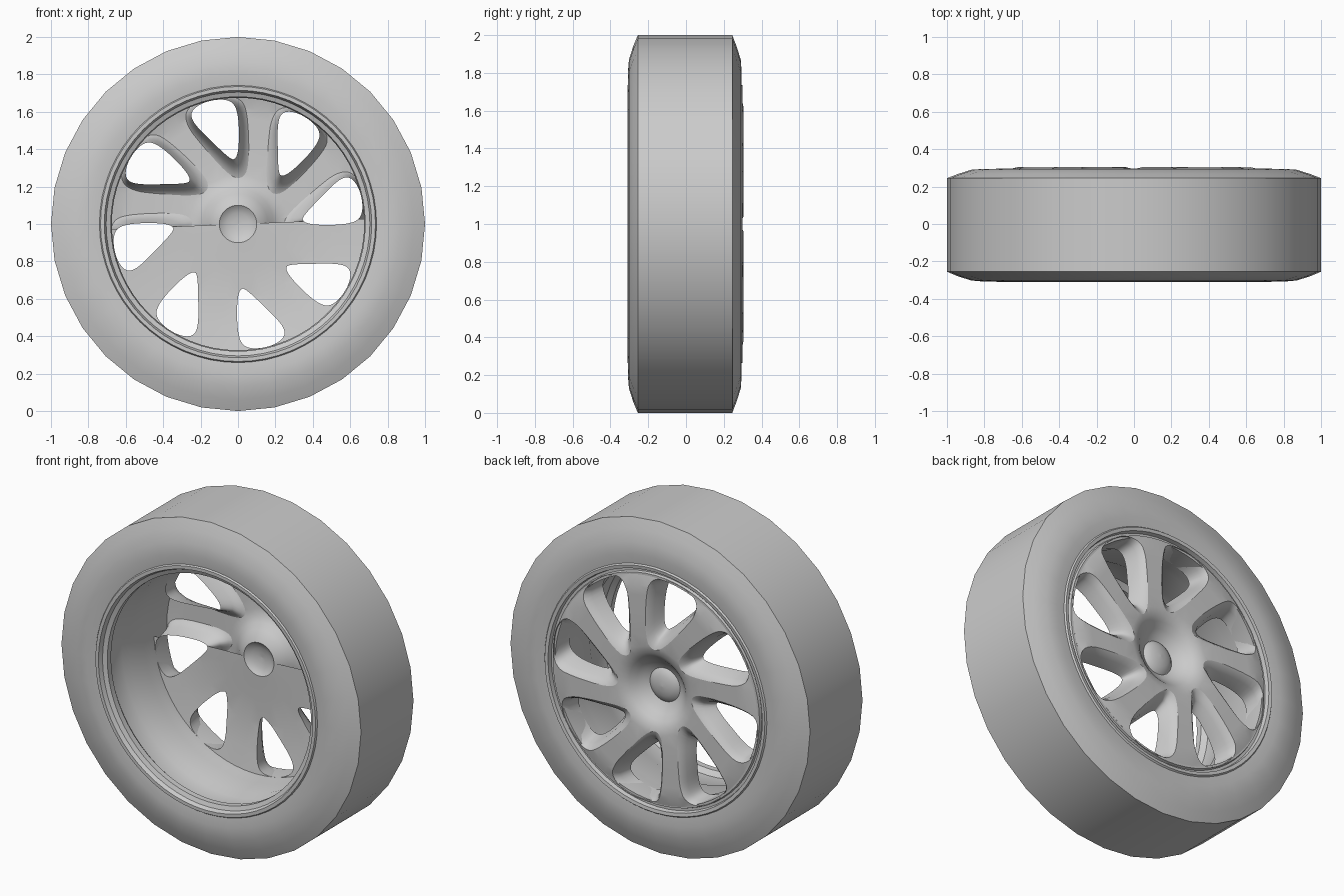
import bpy, bmesh
from math import sin, cos, pi, tau
from mathutils import Vector, Matrix
from mathutils.geometry import delaunay_2d_cdt

cube = bpy.data.objects.get("Cube")
if cube:
    bpy.data.objects.remove(cube, do_unlink=True)

grey = bpy.data.materials.new("plain_grey")
grey.use_nodes = True
grey.diffuse_color = (0.6, 0.6, 0.6, 1)
grey.node_tree.nodes["Principled BSDF"].inputs["Base Color"].default_value = (0.6, 0.6, 0.6, 1)

SPOKES = 8
TILT = 0.04


def add_object(name, verts, faces, angle=35, fix_normals=False):
    """Make a smooth object, lifting the axle to z = 1."""
    mesh = bpy.data.meshes.new(name)
    mesh.from_pydata([(x, y, z + 1) for x, y, z in verts], [], faces)
    bm = bmesh.new()
    bm.from_mesh(mesh)
    bmesh.ops.remove_doubles(bm, verts=bm.verts, dist=0.0001)
    if fix_normals:
        bmesh.ops.recalc_face_normals(bm, faces=bm.faces)
    bm.to_mesh(mesh)
    bm.free()
    mesh.materials.append(grey)
    obj = bpy.data.objects.new(name, mesh)
    bpy.context.collection.objects.link(obj)
    bpy.ops.object.select_all(action='DESELECT')
    obj.select_set(True)
    bpy.context.view_layer.objects.active = obj
    bpy.ops.object.shade_smooth_by_angle(angle=angle * pi / 180)
    return obj


def lathe(name, profile, steps, angle=35, closed=True):
    """Turn a (radius, y) profile around the axle."""
    n = len(profile)
    verts = [(r * cos(tau * i / steps), y, r * sin(tau * i / steps))
             for i in range(steps) for r, y in profile]
    faces = [(i * n + j, i * n + (j + 1) % n,
              (i + 1) % steps * n + (j + 1) % n, (i + 1) % steps * n + j)
             for i in range(steps) for j in range(n if closed else n - 1)]
    return add_object(name, verts, faces, angle, closed)


def rounded(points, rounds=2):
    """Cut the corners of a closed loop until it is round."""
    pts = [Vector(p) for p in points]
    for _ in range(rounds):
        pts = [a.lerp(b, t) for a, b in zip(pts, pts[1:] + pts[:1]) for t in (0.25, 0.75)]
    return pts


def ring(radius, first=0, last=64):
    return [Vector((radius * cos(TILT + tau * i / 64), radius * sin(TILT + tau * i / 64)))
            for i in range(first, last)]


def height(r, curve):
    """Read y off a (radius, y) curve."""
    for (r0, y0), (r1, y1) in zip(curve, curve[1:]):
        if r <= r1:
            return y0 + (y1 - y0) * max(0, r - r0) / (r1 - r0)
    return curve[-1][1]


def pierced_sheet(name, curve, cutouts, flip):
    """Dished disc with the cutout loops left open."""
    pts, loops = [], []
    for r, _ in curve:
        pts += ring(r)
    for loop in cutouts:
        loops.append(list(range(len(pts), len(pts) + len(loop))))
        pts += loop
    out, _, faces, _, _, origin = delaunay_2d_cdt(pts, [], loops, 0, 1e-5)
    verts = [(p.x, height(p.length, curve), p.y) for p in out]
    kept = [f[::-1] if flip else f for f, o in zip(faces, origin) if not o]
    return add_object(name, verts, kept, 50)


# Tyre with bevelled shoulders
lathe("tyre", [(0.735, -0.30), (0.80, -0.308), (0.87, -0.302), (0.94, -0.28), (1.0, -0.255),
               (1.0, 0.245), (0.94, 0.268), (0.87, 0.29), (0.80, 0.295), (0.735, 0.288)], 32, 40)

# Rim barrel with stepped bead seats
lathe("rim_barrel", [(0.745, -0.295), (0.735, -0.31), (0.715, -0.31), (0.705, -0.285),
                     (0.68, -0.275), (0.68, -0.24), (0.705, -0.21), (0.705, -0.10),
                     (0.685, -0.06), (0.685, 0.08), (0.675, 0.12), (0.675, 0.285),
                     (0.69, 0.285), (0.695, 0.27), (0.71, 0.27), (0.715, 0.295),
                     (0.735, 0.298), (0.745, 0.285)], 64)

# Swept spoke openings: wide at the outer face, narrow at the inner face
wide = rounded([(0.015, 0.235), (0.06, 0.30), (0.055, 0.56), (0.025, 0.67), (-0.08, 0.685),
                (-0.21, 0.665), (-0.285, 0.60), (-0.27, 0.52), (-0.20, 0.43), (-0.06, 0.27)])
narrow = rounded([(-0.015, 0.34), (0.005, 0.40), (0.005, 0.56), (-0.02, 0.65), (-0.09, 0.67),
                  (-0.19, 0.65), (-0.255, 0.60), (-0.24, 0.54), (-0.14, 0.44), (-0.05, 0.355)])
turns = [Matrix.Rotation(tau * k / SPOKES, 2) for k in range(SPOKES)]
wide_loops = [[m @ p for p in wide] for m in turns]
narrow_loops = [[m @ p for p in narrow] for m in turns]

# Outer spoke face, dished toward the hub
outer_curve = [(0.10, 0.20), (0.13, 0.215), (0.16, 0.24), (0.19, 0.27), (0.22, 0.29),
               (0.26, 0.30), (0.40, 0.305), (0.62, 0.305), (0.68, 0.29)]
pierced_sheet("spoke_face", outer_curve, wide_loops + [ring(0.10)], True)

# Inner backing plate, covering the lower half only
inner_curve = [(0.10, 0.20), (0.25, 0.205), (0.40, 0.205), (0.55, 0.185), (0.685, 0.16)]
upper_half = ring(0.685, 0, 33)
pierced_sheet("inner_half_plate", inner_curve, narrow_loops + [ring(0.10), upper_half], False)

# Sloping walls of the openings
verts, faces = [], []
for big, small in zip(wide_loops, narrow_loops):
    n, base = len(big), len(verts)
    for t_side, t_depth in ((0, 0), (0.2, 0.07), (0.6, 0.35), (1, 1)):
        for a, b in zip(big, small):
            p = a.lerp(b, t_side)
            y0, y1 = height(a.length, outer_curve), height(b.length, inner_curve)
            verts.append((p.x, y0 + (y1 - y0) * t_depth, p.y))
    for row in range(3):
        for i in range(n):
            a, b = base + row * n + i, base + row * n + (i + 1) % n
            faces.append((a, a + n, b + n, b))
add_object("opening_walls", verts, faces, 50)

# Domed hub cap
lathe("hub_cap", [(0.10, 0.20), (0.085, 0.212), (0.06, 0.222), (0.03, 0.228), (0.001, 0.23)],
      64, 40, closed=False)
